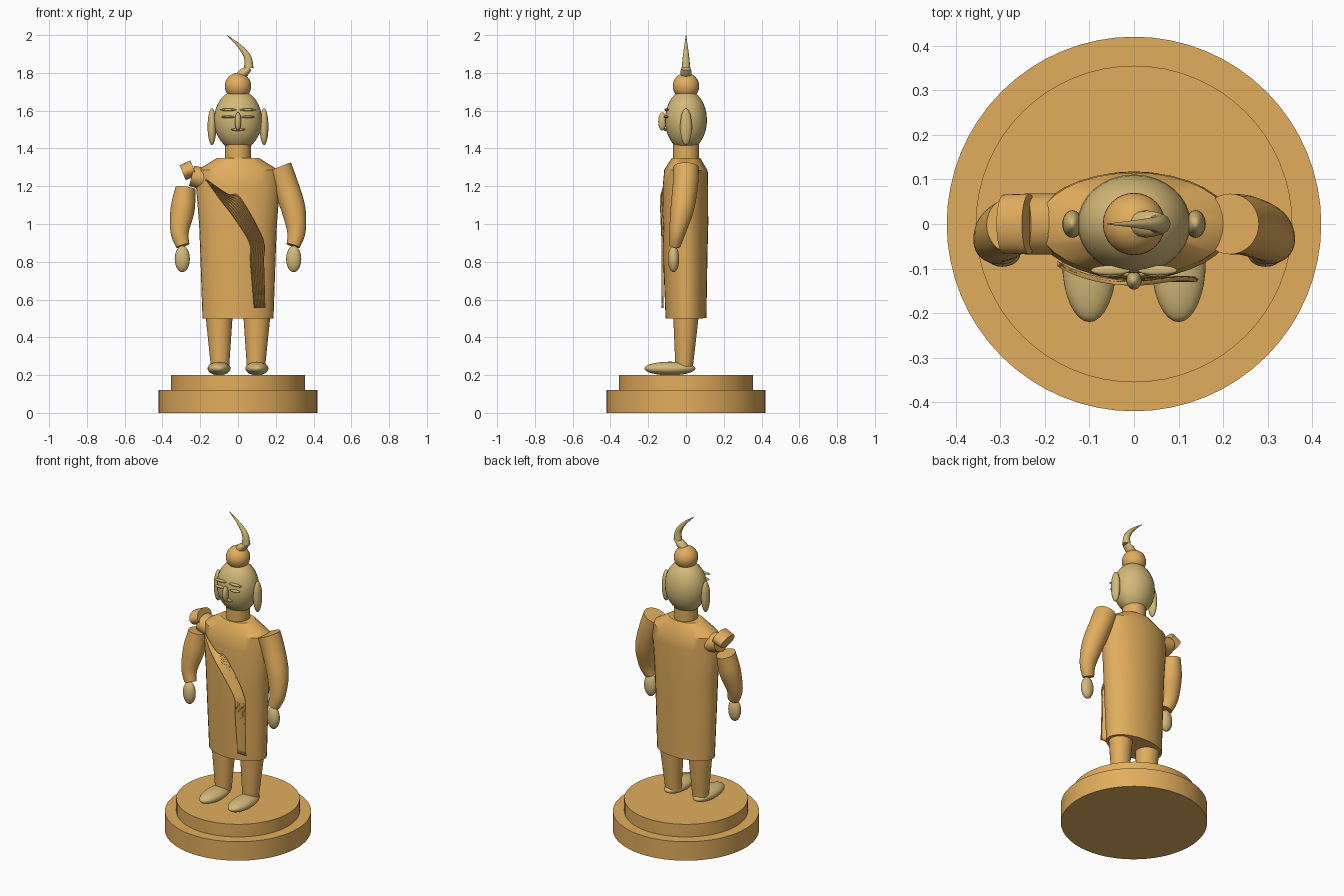
import bpy, bmesh, math
from mathutils import Vector

if "Cube" in bpy.data.objects:
    bpy.data.objects.remove(bpy.data.objects["Cube"])


def material(name, rgb):
    m = bpy.data.materials.new(name)
    m.diffuse_color = (*rgb, 1)
    m.use_nodes = True
    m.node_tree.nodes["Principled BSDF"].inputs["Base Color"].default_value = m.diffuse_color
    return m


GOLD = material("robe gold", (0.76, 0.42, 0.11))
SKIN = material("pale brass", (0.66, 0.49, 0.19))


def finish(name, bm, mat, angle=35):
    bmesh.ops.recalc_face_normals(bm, faces=bm.faces)
    me = bpy.data.meshes.new(name)
    bm.to_mesh(me)
    bm.free()
    me.materials.append(mat)
    ob = bpy.data.objects.new(name, me)
    bpy.context.collection.objects.link(ob)
    bpy.ops.object.select_all(action='DESELECT')
    ob.select_set(True)
    bpy.context.view_layer.objects.active = ob
    bpy.ops.object.shade_smooth_by_angle(angle=math.radians(angle))
    return ob


def ellipsoid(name, c, r, mat):
    bm = bmesh.new()
    bmesh.ops.create_uvsphere(bm, u_segments=32, v_segments=16, radius=1)
    for v in bm.verts:
        v.co = Vector((c[i] + v.co[i] * r[i] for i in range(3)))
    return finish(name, bm, mat, 60)


def spline(keys, steps):
    """Catmull-Rom through tuples of numbers."""
    if steps == 1:
        return keys
    k = [keys[0]] + keys + [keys[-1]]
    out = []
    for i in range(1, len(k) - 2):
        for s in range(steps):
            t = s / steps
            out.append(tuple(
                0.5 * (2*b + (c-a)*t + (2*a-5*b+4*c-d)*t*t + (3*b-a-3*c+d)*t**3)
                for a, b, c, d in zip(k[i-1], k[i], k[i+1], k[i+2])))
    return out + [keys[-1]]


def loft(name, keys, mat, steps=1, n=32):
    """Elliptical tube; keys are (x, y, z, half width, half depth)."""
    rows = spline(keys, steps)
    pts = [Vector(r[:3]) for r in rows]
    bm = bmesh.new()
    rings = []
    for i, r in enumerate(rows):
        t = (pts[min(i+1, len(pts)-1)] - pts[max(i-1, 0)]).normalized()
        u = Vector((0, 1, 0)).cross(t).normalized()
        v = t.cross(u)
        rings.append([bm.verts.new(pts[i] + u * r[3] * math.cos(a) + v * r[4] * math.sin(a))
                      for a in (2 * math.pi * j / n for j in range(n))])
    for a, b in zip(rings, rings[1:]):
        for j in range(n):
            bm.faces.new((a[j], a[(j+1) % n], b[(j+1) % n], b[j]))
    bm.faces.new(rings[0])
    bm.faces.new(rings[-1])
    return finish(name, bm, mat)


# Stepped round pedestal
loft("pedestal_base", [(0, 0, 0, .42, .42), (0, 0, .12, .42, .42)], GOLD, n=64)
loft("pedestal_step", [(0, 0, .12, .355, .355), (0, 0, .20, .355, .355)], GOLD, n=64)

# Robe, neck, head, hair bun
loft("robe", [(0, 0, .50, .188, .108), (0, -.004, .85, .20, .118),
              (0, -.004, 1.0, .206, .122), (0, -.003, 1.2, .222, .120),
              (0, 0, 1.285, .215, .115), (0, 0, 1.35, .11, .075)], GOLD)
loft("neck", [(0, 0, 1.32, .068, .068), (0, 0, 1.42, .068, .068)], GOLD)
ellipsoid("head", (0, 0, 1.55), (.127, .111, .16), SKIN)
ellipsoid("hair_bun", (0, 0, 1.73), (.07, .07, .07), GOLD)

# Flame finial: small knob and curling tip
loft("flame_knob", [(0, 0, 1.775, .022, .026), (.03, 0, 1.80, .025, .03),
                    (.062, 0, 1.825, .014, .024)], SKIN, 4, 16)
loft("flame_tip", [(.057, 0, 1.825, .025, .023), (.05, 0, 1.885, .019, .017),
                   (.005, 0, 1.945, .010, .009), (-.06, 0, 2.0, .001, .001)], SKIN, 5, 16)

# Face
ellipsoid("nose", (0, -.126, 1.543), (.017, .021, .048), SKIN)
ellipsoid("mouth", (0, -.109, 1.50), (.038, .010, .007), SKIN)

for side, s in (("left", 1), ("right", -1)):
    ellipsoid(side + "_brow", (s * .053, -.104, 1.605), (.044, .011, .007), SKIN)
    ellipsoid(side + "_eye", (s * .053, -.106, 1.567), (.036, .013, .007), SKIN)
    ellipsoid(side + "_ear", (s * .138, 0, 1.515), (.023, .031, .097), SKIN)
    ellipsoid(side + "_hand", (s * .295, -.066, .815), (.04, .03, .07), SKIN)
    ellipsoid(side + "_foot", (s * .10, -.085, .235), (.061, .135, .036), SKIN)
    loft(side + "_leg", [(s * .095, -.01, .24, .048, .046),
                         (s * .10, 0, .52, .072, .068)], GOLD)
    # Sleeved arm; the right one starts below its shoulder stub
    arm = [(s * .25, -.003, 1.21, .068, .067), (s * .293, -.02, 1.08, .064, .062),
           (s * .309, -.045, .96, .049, .044), (s * .292, -.06, .885, .036, .031)]
    if s > 0:
        arm.insert(0, (.215, 0, 1.30, .07, .068))
    else:
        arm[0] = (-.278, -.003, 1.19, .053, .062)
    loft(side + "_arm", arm, GOLD, 5)
loft("right_shoulder", [(-.19, 0, 1.32, .045, .068), (-.235, 0, 1.295, .045, .068),
                        (-.293, 0, 1.272, .042, .066)][1:], GOLD)
loft("right_shoulder_joint", [(-.15, 0, 1.23, .06, .068), (-.245, 0, 1.255, .055, .068)], GOLD)

# Pleated sash: keys are left x, left z, right x, right z
edges = spline([(-.172, 1.235, -.168, 1.237), (-.10, 1.135, -.055, 1.16),
                (-.02, 1.03, .012, 1.14), (.06, .90, .133, .92),
                (.065, .80, .138, .80), (.085, .555, .145, .555)], 6)
bm = bmesh.new()
COLS = 16
grid = []
for xl, zl, xr, zr in edges:
    row = []
    for j in range(COLS + 1):
        f = j / COLS
        x, z = xl + (xr - xl) * f, zl + (zr - zl) * f
        wrap = -.004 - .122 * math.sqrt(1 - (x / .225) ** 2) - .006
        k = min(1, max(0, (1.1 - z) / .2))
        y = wrap * (1 - k) - .124 * k - .006 * (j % 2)
        row.append(bm.verts.new((x, y, z)))
    grid.append(row)
for a, b in zip(grid, grid[1:]):
    for j in range(COLS):
        bm.faces.new((a[j], a[j+1], b[j+1], b[j]))
sash = finish("pleated_sash", bm, GOLD, 25)
mod = sash.modifiers.new("thickness", 'SOLIDIFY')
mod.thickness = .006
